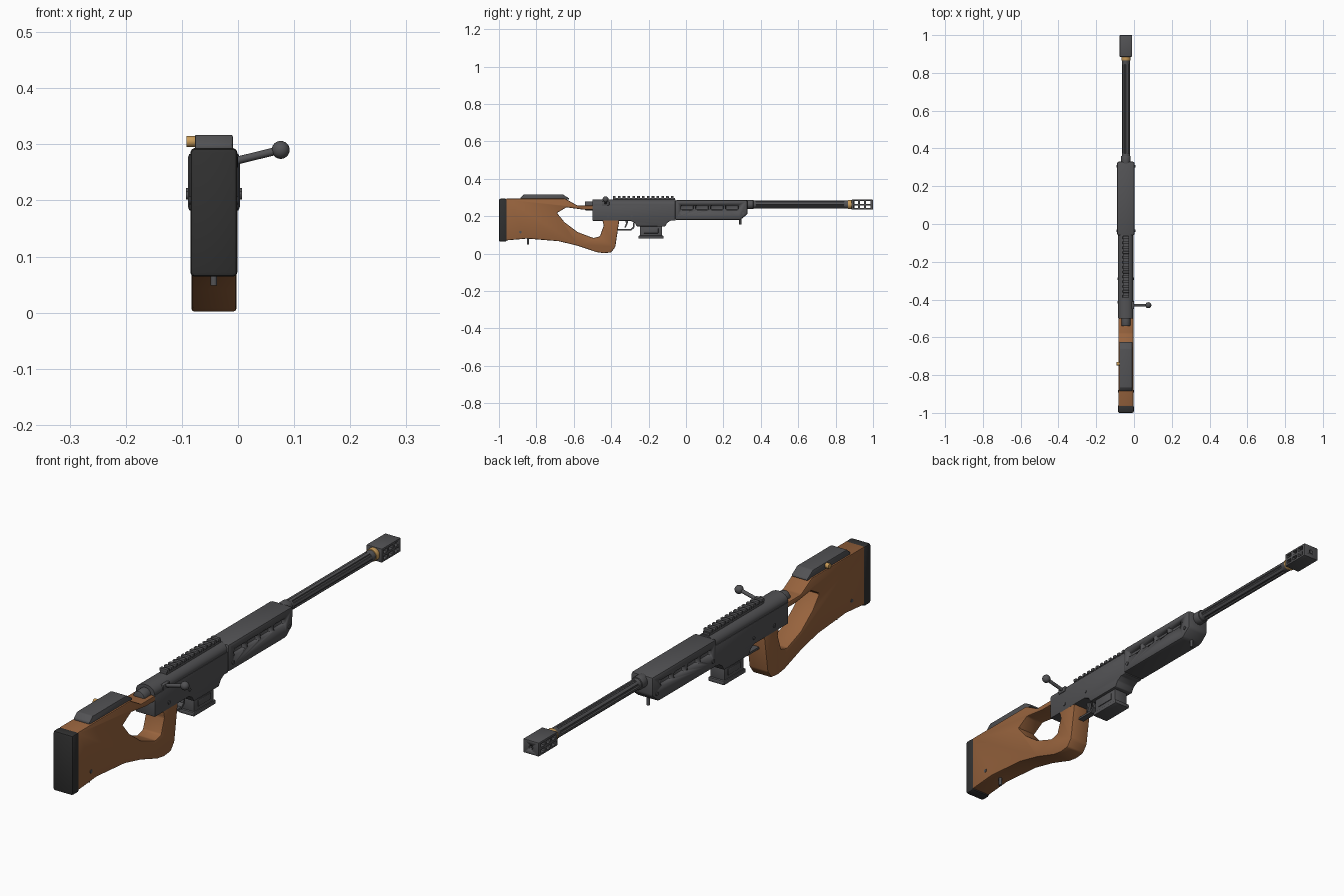
import bpy, bmesh, math
from mathutils import Vector

cube = bpy.data.objects.get("Cube")
if cube:
    bpy.data.objects.remove(cube, do_unlink=True)

CX = -0.043   # centre plane of the body
BORE = 0.262  # height of the barrel axis


def material(name, rgb):
    m = bpy.data.materials.new(name)
    m.use_nodes = True
    m.diffuse_color = (*rgb, 1)
    m.node_tree.nodes["Principled BSDF"].inputs["Base Color"].default_value = (*rgb, 1)
    return m


METAL = material("gunmetal", (0.085, 0.085, 0.09))
WOOD = material("walnut", (0.31, 0.125, 0.047))
RUBBER = material("black_rubber", (0.03, 0.03, 0.03))
BRASS = material("brass", (0.58, 0.33, 0.1))


def finish(name, bm, mat, bevel=0.0, segments=2):
    bmesh.ops.recalc_face_normals(bm, faces=bm.faces)
    mesh = bpy.data.meshes.new(name)
    bm.to_mesh(mesh)
    bm.free()
    mesh.materials.append(mat)
    ob = bpy.data.objects.new(name, mesh)
    bpy.context.collection.objects.link(ob)
    bpy.ops.object.select_all(action="DESELECT")
    bpy.context.view_layer.objects.active = ob
    ob.select_set(True)
    if bevel:
        mod = ob.modifiers.new("edges", "BEVEL")
        mod.width, mod.segments = bevel, segments
        mod.limit_method, mod.angle_limit = "ANGLE", math.radians(25)
        bpy.ops.object.modifier_apply(modifier=mod.name)
    bpy.ops.object.shade_smooth_by_angle(angle=math.radians(35))
    return ob


def extrude(name, start, offset, mat, bevel=0.0):
    bm = bmesh.new()
    face = bm.faces.new([bm.verts.new(p) for p in start])
    new = bmesh.ops.extrude_face_region(bm, geom=[face])["geom"]
    bmesh.ops.translate(bm, vec=offset, verts=[v for v in new if isinstance(v, bmesh.types.BMVert)])
    return finish(name, bm, mat, bevel)


def side_profile(name, pts, half, mat, bevel=0.0):
    return extrude(name, [(CX - half, y, z) for y, z in pts], (2 * half, 0, 0), mat, bevel)


def end_profile(name, pts, y0, y1, mat, bevel=0.0):
    return extrude(name, [(CX + x, y0, z) for x, z in pts], (0, y1 - y0, 0), mat, bevel)


def add_box(bm, x, y, z):
    verts = bmesh.ops.create_cube(bm, size=1)["verts"]
    for v in verts:
        v.co = Vector([(r[0] + r[1]) / 2 + c * (r[1] - r[0]) for c, r in zip(v.co, (x, y, z))])


def boxes(name, items, mat, bevel=0.0):
    bm = bmesh.new()
    for item in items:
        add_box(bm, *item)
    return finish(name, bm, mat, bevel)


def mid(half):
    return (CX - half, CX + half)


def rod(name, a, b, r, mat, sides=20, bevel=0.0):
    a, b = Vector(a), Vector(b)
    bm = bmesh.new()
    bmesh.ops.create_cone(bm, cap_ends=True, segments=sides, radius1=r, radius2=r, depth=(b - a).length)
    turn = (b - a).to_track_quat("Z", "Y")
    for v in bm.verts:
        v.co = turn @ v.co + (a + b) / 2
    return finish(name, bm, mat, bevel)


def cut(ob, cutter):
    cutter.hide_render = True
    bpy.context.view_layer.objects.active = ob
    mod = ob.modifiers.new("cut", "BOOLEAN")
    mod.object, mod.solver = cutter, "EXACT"
    bpy.ops.object.modifier_apply(modifier=mod.name)
    bpy.data.objects.remove(cutter, do_unlink=True)


# Thumbhole stock, its open front closed by the receiver
side_profile("stock", [
    (-0.965, 0.07), (-0.85, 0.08), (-0.68, 0.066), (-0.58, 0.042), (-0.48, 0.008), (-0.44, 0.002),
    (-0.4, 0.006), (-0.378, 0.035), (-0.355, 0.19), (-0.45, 0.19), (-0.44, 0.15), (-0.46, 0.092),
    (-0.495, 0.083), (-0.58, 0.115), (-0.65, 0.168), (-0.69, 0.217), (-0.64, 0.247),
    (-0.55, 0.235), (-0.45, 0.235), (-0.45, 0.256), (-0.58, 0.256), (-0.645, 0.293), (-0.965, 0.293),
], 0.04, WOOD, 0.005)
boxes("butt_pad", [(mid(0.042), (-1, -0.958), (0.064, 0.293))], RUBBER, 0.008)
side_profile("cheek_rest", [(-0.885, 0.288), (-0.885, 0.3), (-0.865, 0.317), (-0.66, 0.317),
                            (-0.625, 0.295), (-0.625, 0.288)], 0.034, METAL, 0.004)
rod("cheek_knob", (CX - 0.032, -0.74, 0.305), (-0.092, -0.74, 0.305), 0.01, BRASS, 16, 0.002)
rod("rear_sling_stud", (CX, -0.845, 0.048), (CX, -0.845, 0.09), 0.006, METAL, 12)

# Receiver: flat lower body with magazine well, rounded upper
side_profile("receiver_body", [
    (-0.5, 0.175), (-0.295, 0.175), (-0.275, 0.165), (-0.262, 0.145), (-0.112, 0.145),
    (-0.1, 0.165), (-0.08, 0.177), (-0.055, 0.177), (-0.055, 0.258), (-0.5, 0.258),
], 0.041, METAL, 0.003)
arch = [(-0.039, 0.25), (-0.039, 0.265)]
arch += [(-0.039 * math.cos(t), 0.263 + 0.027 * math.sin(t)) for t in [math.pi * i / 12 for i in range(1, 12)]]
arch += [(0.039, 0.265), (0.039, 0.25)]
end_profile("receiver_top", arch, -0.5, -0.055, METAL)
rod("bolt_shroud", (CX, -0.54, 0.255), (CX, -0.48, 0.255), 0.024, METAL, 20, 0.004)

# Sight rail with cross teeth
teeth = [(mid(0.017), (y, y + 0.014), (0.296, 0.308)) for y in [-0.39 + 0.0258 * i for i in range(13)]]
boxes("rail_teeth", teeth, METAL, 0.002)
boxes("rail_base", [(mid(0.014), (-0.39, -0.06), (0.282, 0.298))], METAL)

# Bolt handle
boxes("bolt_handle_root", [((CX + 0.02, 0.0), (-0.45, -0.41), (0.257, 0.279))], METAL, 0.003)
rod("bolt_handle", (-0.01, -0.43, 0.269), (0.075, -0.43, 0.29), 0.007, METAL, 12)
bm = bmesh.new()
bmesh.ops.create_uvsphere(bm, u_segments=20, v_segments=12, radius=0.016)
bmesh.ops.translate(bm, vec=(0.076, -0.43, 0.29), verts=bm.verts)
finish("bolt_knob", bm, METAL)

# Magazine, guard and trigger
boxes("magazine", [(mid(0.03), (-0.246, -0.128), (0.085, 0.15))], METAL, 0.004)
boxes("magazine_floor", [(mid(0.034), (-0.254, -0.12), (0.08, 0.096))], METAL, 0.004)
boxes("magazine_rib", [(mid(0.033), (-0.225, -0.148), (0.108, 0.134))], METAL, 0.002)
side_profile("trigger_guard", [
    (-0.37, 0.122), (-0.295, 0.122), (-0.277, 0.136), (-0.272, 0.18), (-0.28, 0.18),
    (-0.285, 0.14), (-0.298, 0.13), (-0.37, 0.13),
], 0.012, METAL)
side_profile("trigger", [(-0.325, 0.18), (-0.31, 0.18), (-0.312, 0.158), (-0.322, 0.14),
                         (-0.329, 0.14), (-0.321, 0.16)], 0.006, METAL)

# Handguard with recessed side slots
guard = side_profile("handguard", [(-0.06, 0.18), (0.29, 0.18), (0.33, 0.212),
                                   (0.33, 0.285), (-0.06, 0.285)], 0.0465, METAL, 0.009)
slots = []
for y in [0.006 + 0.08 * i for i in range(4)]:
    for side in (-1, 1):
        c = CX + side * 0.05
        slots.append(((c - 0.02, c + 0.02), (y - 0.034, y + 0.034), (0.234, 0.258)))
cut(guard, boxes("slot_cutter", slots, METAL, 0.006))
rod("front_sling_stud", (CX, 0.29, 0.155), (CX, 0.29, 0.19), 0.006, METAL, 12)

# Fluted barrel, collar, brass ring
flutes = []
for i in range(48):
    t = 2 * math.pi * i / 48
    r = 0.021 if i % 8 < 5 else 0.017
    flutes.append((r * math.cos(t), BORE + r * math.sin(t)))
end_profile("barrel", flutes, 0.37, 0.85, METAL)
for name, y0, y1, r, mat in (("barrel_collar", 0.32, 0.36, 0.025, METAL), ("barrel_root", 0.35, 0.375, 0.021, METAL),
                             ("barrel_tip", 0.845, 0.9, 0.021, METAL), ("muzzle_ring", 0.866, 0.887, 0.024, BRASS)):
    rod(name, (CX, y0, BORE), (CX, y1, BORE), r, mat, 24, 0.002)

# Muzzle brake with through ports and bore
brake = boxes("muzzle_brake", [(mid(0.033), (0.885, 1.0), (0.235, 0.288))], METAL, 0.003)
ports = [(mid(0.06), (y - 0.012, y + 0.012), (z - 0.007, z + 0.007))
         for y in (0.907, 0.941, 0.975) for z in (0.25, 0.273)]
cut(brake, boxes("port_cutter", ports, METAL))
cut(brake, rod("bore_cutter", (CX, 0.95, BORE), (CX, 1.05, BORE), 0.008, METAL, 16))

# Cross screws showing on both sides
for name, y, z, half, r, mat in (("stock_screw", -0.885, 0.115, 0.042, 0.007, METAL),
                                 ("rear_receiver_screw", -0.415, 0.2, 0.044, 0.007, METAL),
                                 ("front_receiver_screw", -0.29, 0.2, 0.044, 0.006, METAL),
                                 ("rear_guard_screw", -0.035, 0.209, 0.05, 0.007, METAL),
                                 ("front_guard_screw", 0.305, 0.215, 0.05, 0.007, METAL)):
    rod(name, (CX - half, y, z), (CX + half, y, z), r, mat, 12)
